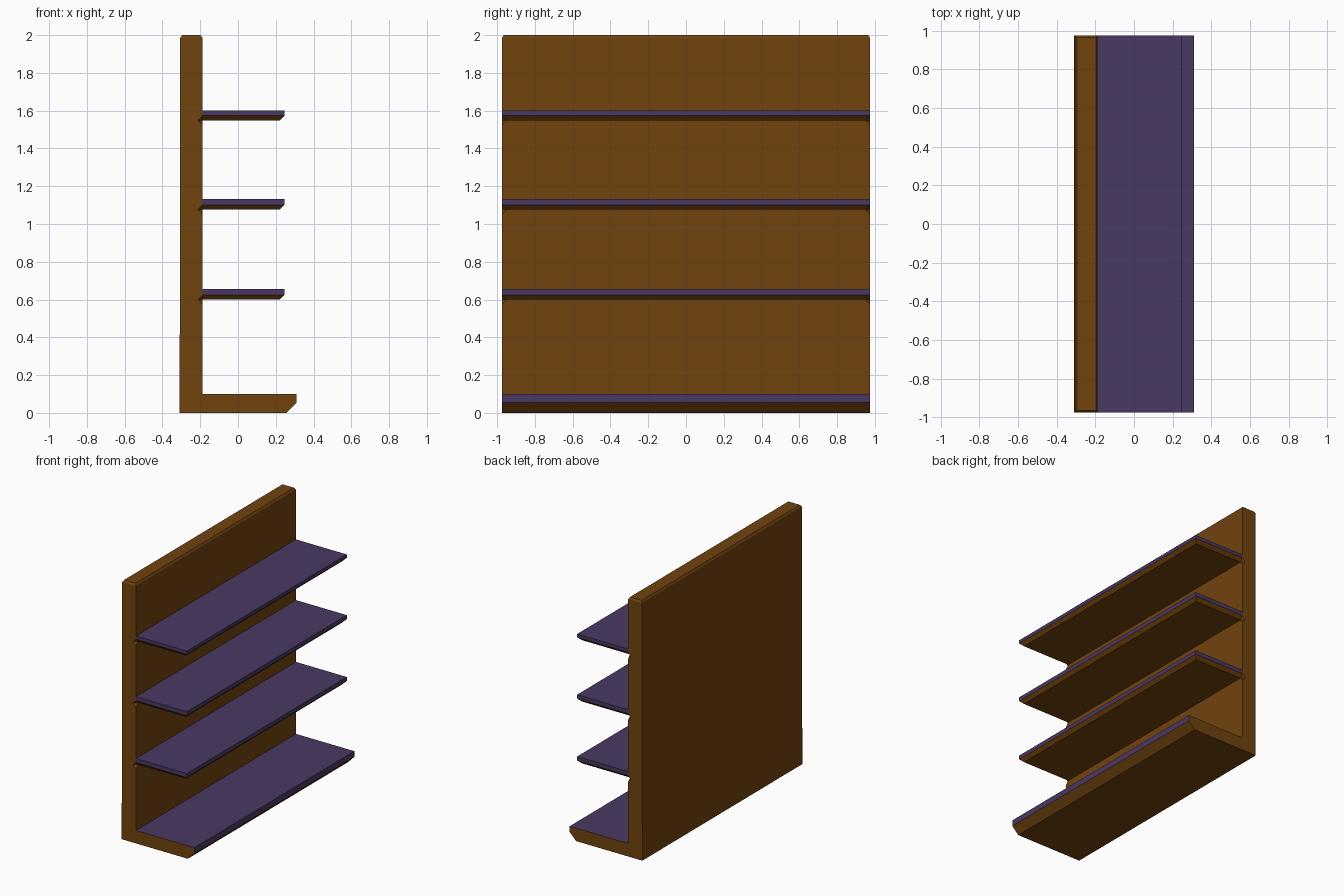
import bpy, bmesh
from mathutils import Vector

if "Cube" in bpy.data.objects:
    bpy.data.objects.remove(bpy.data.objects["Cube"])

HALF = 0.975     # half length along y
FACE = -0.188    # front face of the back panel
BEVEL = 0.025    # chamfer under the shelves


def material(name, rgb):
    m = bpy.data.materials.new(name)
    m.diffuse_color = (*rgb, 1)
    m.use_nodes = True
    m.node_tree.nodes["Principled BSDF"].inputs["Base Color"].default_value = m.diffuse_color
    return m


BROWN = material("brown", (0.165, 0.056, 0.0045))
PURPLE = material("purple", (0.068, 0.040, 0.122))


def finish(bm, name, purple_rule=None):
    bmesh.ops.recalc_face_normals(bm, faces=bm.faces[:])
    bm.normal_update()
    for f in bm.faces:
        if purple_rule and purple_rule(f.normal, f.calc_center_median()):
            f.material_index = 1
    me = bpy.data.meshes.new(name)
    bm.to_mesh(me)
    bm.free()
    me.materials.append(BROWN)
    me.materials.append(PURPLE)
    ob = bpy.data.objects.new(name, me)
    bpy.context.collection.objects.link(ob)
    return ob


# Back panel and base: one L-shaped profile extruded along y
profile = [(-0.31, 0), (0.255, 0), (0.31, 0.055), (0.31, 0.1), (FACE, 0.1),
           (FACE, 1.985), (-0.306, 1.985), (-0.307, 0.6), (-0.31, 0.2)]
bm = bmesh.new()
side = bm.faces.new([bm.verts.new((x, -HALF, z)) for x, z in profile])
ext = bmesh.ops.extrude_face_region(bm, geom=[side], use_keep_orig=True)
bmesh.ops.translate(bm, vec=(0, 2 * HALF, 0),
                    verts=[g for g in ext["geom"] if isinstance(g, bmesh.types.BMVert)])
bmesh.ops.recalc_face_normals(bm, faces=bm.faces[:])
# chamfered top rim
top = max(bm.faces, key=lambda f: f.calc_center_median().z)
bmesh.ops.inset_region(bm, faces=[top], thickness=0.014, depth=0)
for v in top.verts:
    v.co.z = 2.0
frame = finish(bm, "back_panel_and_base",
               lambda n, c: (n.z > 0.9 and c.z < 0.5) or (n.x > 0.9 and c.x > 0.3))

# Shelves: purple slab on a brown underside chamfered on three edges
SHELVES = [(0.599, 0.624, 0.655), (1.076, 1.101, 1.132), (1.549, 1.574, 1.60)]
for i, (low, mid, high) in enumerate(SHELVES):
    bm = bmesh.new()
    rings = []
    for z, b in ((low, BEVEL), (mid, 0), (high, 0)):
        x, y = 0.246 - b, HALF - b
        rings.append([bm.verts.new(p) for p in
                      ((FACE, -y, z), (x, -y, z), (x, y, z), (FACE, y, z))])
    bm.faces.new(rings[0])
    bm.faces.new(rings[2])
    for a, b in zip(rings, rings[1:]):
        for k in range(4):
            j = (k + 1) % 4
            bm.faces.new((a[k], a[j], b[j], b[k]))
    finish(bm, f"shelf_{i + 1}", lambda n, c, m=mid: c.z > m)

# Small notches in the panel edges below each shelf end
bm = bmesh.new()
for low, mid, high in SHELVES:
    for s in (-1, 1):
        centre = Vector((FACE, s * HALF, low))
        verts = [bm.verts.new(centre + Vector([BEVEL * d * (a == k) for k in range(3)]))
                 for a in range(3) for d in (-1, 1)]
        for x in (0, 1):
            for y in (2, 3):
                for z in (4, 5):
                    bm.faces.new((verts[x], verts[y], verts[z]))
cutter = finish(bm, "notch_cutter")
cutter.hide_render = True
cutter.hide_viewport = True
cutter.display_type = 'WIRE'
mod = frame.modifiers.new("notches", 'BOOLEAN')
mod.operation = 'DIFFERENCE'
mod.solver = 'EXACT'
mod.object = cutter
